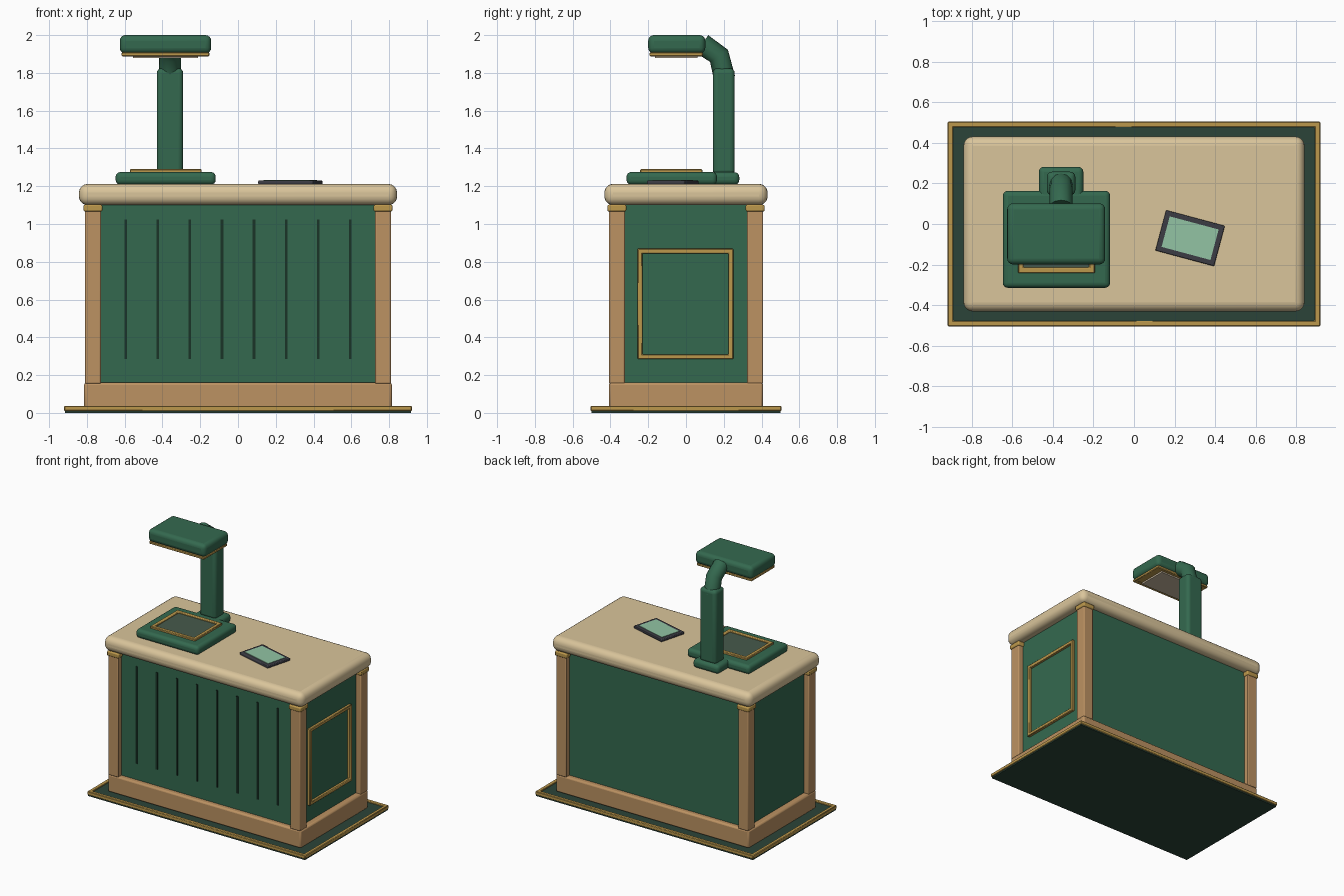
import bpy, bmesh, math

if "Cube" in bpy.data.objects:
    bpy.data.objects.remove(bpy.data.objects["Cube"])


def material(name, hex_code):
    rgb = [int(hex_code[i:i + 2], 16) / 255 for i in (0, 2, 4)]
    m = bpy.data.materials.new(name)
    m.diffuse_color = [((c + 0.055) / 1.055) ** 2.4 if c > 0.04 else c / 12.92 for c in rgb] + [1]
    m.use_nodes = True
    m.node_tree.nodes["Principled BSDF"].inputs["Base Color"].default_value = m.diffuse_color
    return m


GREEN = material("green_paint", "34694F")
MAT = material("dark_mat", "2B4438")
SLOT = material("slot_dark", "1A3327")
WOOD = material("wood", "BC9262")
BRASS = material("brass", "BC984C")
CREAM = material("cream_top", "DAC59B")
GLASS = material("glass_dark", "465A4C")
LAMP = material("lamp_panel", "C9B9A0")
CASE = material("tablet_case", "3C3C44")
SCREEN = material("tablet_screen", "92C4A4")


def finish(name, bm, mat, loc, rot, bevel, seg):
    me = bpy.data.meshes.new(name)
    bmesh.ops.recalc_face_normals(bm, faces=bm.faces)
    bm.to_mesh(me)
    bm.free()
    me.materials.append(mat)
    ob = bpy.data.objects.new(name, me)
    bpy.context.collection.objects.link(ob)
    ob.location, ob.rotation_euler = loc, rot
    if bevel:
        b = ob.modifiers.new("bevel", "BEVEL")
        b.width, b.segments = bevel, seg
        bpy.context.view_layer.objects.active = ob
        bpy.ops.object.select_all(action='DESELECT')
        ob.select_set(True)
        bpy.ops.object.shade_smooth_by_angle(angle=math.radians(35))
    return ob


def box(name, x, y, z, mat, bevel=0.0, seg=2, rot=0.0):
    """Box from (min, max) ranges, rotated about its own centre."""
    bm = bmesh.new()
    bmesh.ops.create_cube(bm, size=1)
    bmesh.ops.scale(bm, verts=bm.verts, vec=[r[1] - r[0] for r in (x, y, z)])
    loc = [(r[0] + r[1]) / 2 for r in (x, y, z)]
    return finish(name, bm, mat, loc, (0, 0, rot), bevel, seg)


def frame(name, w, h, border, depth, mat, loc, rot=(0, 0, 0), bevel=0.004):
    """Rectangular ring, lying flat, thickness upward from loc."""
    bm = bmesh.new()
    corners = [(-1, -1), (1, -1), (1, 1), (-1, 1)]
    out = [bm.verts.new((sx * w / 2, sy * h / 2, 0)) for sx, sy in corners]
    inn = [bm.verts.new((sx * (w / 2 - border), sy * (h / 2 - border), 0)) for sx, sy in corners]
    faces = [bm.faces.new((out[i], out[(i + 1) % 4], inn[(i + 1) % 4], inn[i])) for i in range(4)]
    up = bmesh.ops.extrude_face_region(bm, geom=faces, use_keep_orig=True)
    verts = [g for g in up["geom"] if isinstance(g, bmesh.types.BMVert)]
    bmesh.ops.translate(bm, verts=verts, vec=(0, 0, depth))
    return finish(name, bm, mat, loc, rot, bevel, 1)


# floor mat with brass edging
box("floor_mat", (-0.915, 0.915), (-0.5, 0.5), (0, 0.027), MAT)
frame("mat_edging", 1.84, 1.01, 0.027, 0.027, BRASS, (0, 0, 0.01))

# cabinet
box("plinth", (-0.815, 0.815), (-0.408, 0.408), (0.025, 0.16), WOOD, 0.012)
box("cabinet_body", (-0.768, 0.768), (-0.37, 0.37), (0.15, 1.11), GREEN)
for sx, side in ((-1, "left"), (1, "right")):
    for sy, end in ((-1, "front"), (1, "back")):
        cx, cy = sx * 0.768, sy * 0.366
        box(f"{end}_{side}_post", (cx - 0.042, cx + 0.042), (cy - 0.042, cy + 0.042),
            (0.155, 1.08), WOOD, 0.006)
        box(f"{end}_{side}_post_cap", (cx - 0.05, cx + 0.05), (cy - 0.05, cy + 0.05),
            (1.066, 1.102), BRASS, 0.008)
for i in range(8):
    cx = (i - 3.5) * 0.17
    box(f"front_slot_{i + 1}", (cx - 0.007, cx + 0.007), (-0.376, -0.36), (0.285, 1.025), SLOT)
frame("side_panel_frame", 0.507, 0.585, 0.025, 0.024, BRASS, (0.764, -0.003, 0.577),
      (math.pi / 2, 0, math.pi / 2))
box("counter_top", (-0.842, 0.842), (-0.432, 0.432), (1.1, 1.212), CREAM, 0.046, 5)

# imaging stand: base, column, bent neck, head
box("stand_base", (-0.648, -0.118), (-0.315, 0.164), (1.208, 1.275), GREEN, 0.025, 4)
box("column_foot", (-0.47, -0.25), (0.12, 0.282), (1.208, 1.274), GREEN, 0.025, 4)
box("base_glass", (-0.56, -0.205), (-0.235, 0.07), (1.265, 1.281), GLASS)
frame("base_glass_frame", 0.38, 0.33, 0.028, 0.02, BRASS, (-0.383, -0.078, 1.27))
box("column", (-0.43, -0.29), (0.142, 0.258), (1.26, 1.824), GREEN, 0.025, 4)

cu = bpy.data.curves.new("neck", "CURVE")
cu.dimensions = '3D'
cu.bevel_depth, cu.bevel_resolution, cu.use_fill_caps = 0.057, 4, True
path = [(-0.36, 0.204, 1.77), (-0.36, 0.175, 1.89), (-0.36, 0.085, 1.953)]
sp = cu.splines.new('POLY')
sp.points.add(len(path) - 1)
for p, co in zip(sp.points, path):
    p.co = (*co, 1)
cu.materials.append(GREEN)
bpy.context.collection.objects.link(bpy.data.objects.new("neck", cu))

box("head", (-0.626, -0.142), (-0.2, 0.102), (1.903, 2.0), GREEN, 0.03, 4)
frame("head_frame", 0.465, 0.282, 0.03, 0.02, BRASS, (-0.384, -0.052, 1.888))
box("head_lamp_panel", (-0.556, -0.212), (-0.164, 0.06), (1.88, 1.905), LAMP)
box("head_backing", (-0.6, -0.168), (-0.18, 0.076), (1.892, 1.91), BRASS)

# tablet lying at an angle on the counter
turn = math.radians(-15)
box("tablet", (0.127, 0.427), (-0.173, 0.033), (1.21, 1.23), CASE, 0.005, 2, turn)
box("tablet_screen", (0.152, 0.402), (-0.148, 0.008), (1.215, 1.233), SCREEN, 0, 1, turn)
